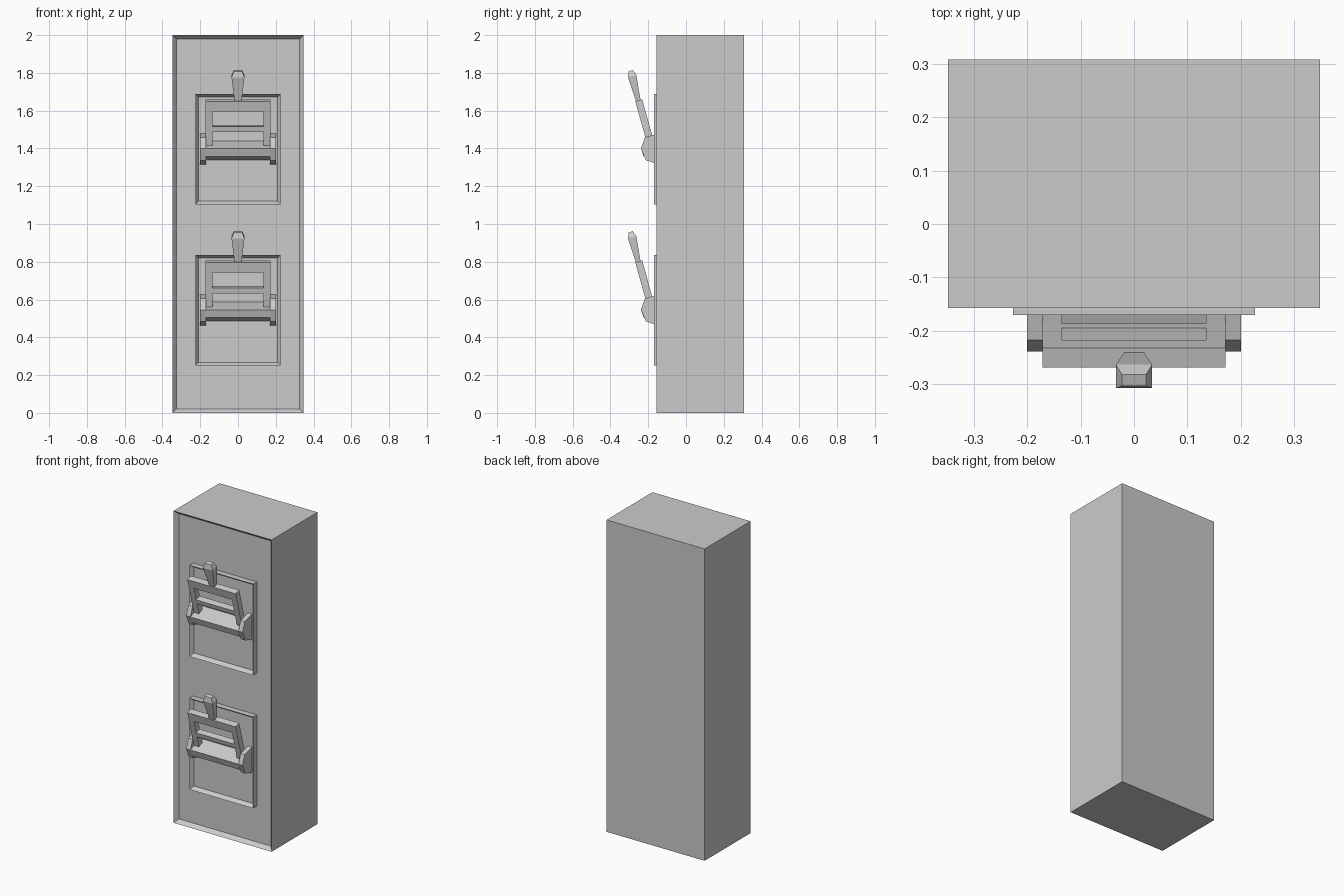
import bpy, bmesh
from mathutils import Vector, Matrix

if "Cube" in bpy.data.objects:
    bpy.data.objects.remove(bpy.data.objects["Cube"])


def finish(name, bm):
    bmesh.ops.recalc_face_normals(bm, faces=bm.faces[:])
    mesh = bpy.data.meshes.new(name)
    bm.to_mesh(mesh)
    bm.free()
    obj = bpy.data.objects.new(name, mesh)
    bpy.context.collection.objects.link(obj)
    return obj


def recessed_box(name, lo, hi, rim, depth):
    """Box whose front (-y) face is inset and pushed back."""
    lo, hi = Vector(lo), Vector(hi)
    bm = bmesh.new()
    bmesh.ops.create_cube(bm, size=1)
    for v in bm.verts:
        v.co = Vector((lo[i] + (v.co[i] + 0.5) * (hi[i] - lo[i]) for i in range(3)))
    bm.normal_update()
    front = min(bm.faces, key=lambda f: f.calc_center_median().y)
    bmesh.ops.inset_region(bm, faces=[front], thickness=rim)
    for v in front.verts:
        v.co.y += depth
    return finish(name, bm)


def prism(name, points, offset):
    """Flat outline swept along a straight offset."""
    bm = bmesh.new()
    face = bm.faces.new([bm.verts.new(p) for p in points])
    out = bmesh.ops.extrude_face_region(bm, geom=[face])
    moved = [g for g in out["geom"] if isinstance(g, bmesh.types.BMVert)]
    bmesh.ops.translate(bm, verts=moved, vec=offset)
    return finish(name, bm)


def loft(name, rings):
    bm = bmesh.new()
    loops = [[bm.verts.new(p) for p in ring] for ring in rings]
    for a, b in zip(loops, loops[1:]):
        for i in range(4):
            j = (i + 1) % 4
            bm.faces.new((a[i], a[j], b[j], b[i]))
    bm.faces.new(loops[0])
    bm.faces.new(loops[-1])
    return finish(name, bm)


def lever_switch(label, z0):
    """Complete knife switch; z0 is the bottom of its mounting plate."""
    parts = [recessed_box(label + "_mount_plate", (-0.226, -0.17, 0),
                          (0.226, -0.132, 0.585), 0.024, 0.025)]

    # pivot brackets at both sides
    side = [(-0.145, 0.376), (-0.217, 0.355), (-0.239, 0.295),
            (-0.212, 0.233), (-0.145, 0.212)]
    for x, tag in ((-0.2, "left"), (0.17, "right")):
        parts.append(prism(f"{label}_{tag}_bracket", [(x, y, z) for y, z in side], (0.03, 0, 0)))

    # crossbar between the brackets
    bar = [(-0.145, 0.335), (-0.239, 0.295), (-0.224, 0.253), (-0.145, 0.235)]
    parts.append(prism(label + "_crossbar", [(-0.17, y, z) for y, z in bar], (0.34, 0, 0)))

    # tilted lever frame: s runs down the slope from its top back edge
    down = Vector((0, 0.268, -0.963))
    thick = Vector((0, -0.963, -0.268)) * 0.038
    top = Vector((0, -0.232, 0.556))

    def slope(outline):
        return [top + Vector((x, 0, 0)) + down * s for x, s in outline]

    parts.append(prism(label + "_lever_frame", slope(
        [(-0.171, 0), (0.171, 0), (0.171, 0.25), (0.135, 0.25),
         (0.135, 0.055), (-0.135, 0.055), (-0.135, 0.25), (-0.171, 0.25)]), thick))
    parts.append(prism(label + "_lever_rail", slope(
        [(-0.135, 0.14), (0.135, 0.14), (0.135, 0.17), (-0.135, 0.17)]), thick))

    # flared grip: half width, front y/z, back y/z for each ring
    rings = [(0.018, -0.264, 0.543, -0.24, 0.549),
             (0.034, -0.307, 0.672, -0.263, 0.685),
             (0.022, -0.303, 0.704, -0.282, 0.711)]
    parts.append(loft(label + "_lever_grip",
                      [[(-w, fy, fz), (w, fy, fz), (w, by, bz), (-w, by, bz)]
                       for w, fy, fz, by, bz in rings]))
    for p in parts:
        p.data.transform(Matrix.Translation((0, 0, z0)))


# cabinet with recessed front panel
recessed_box("cabinet", (-0.348, -0.157, 0), (0.348, 0.308, 2), 0.03, 0.025)
lever_switch("upper", 1.104)
lever_switch("lower", 0.251)
